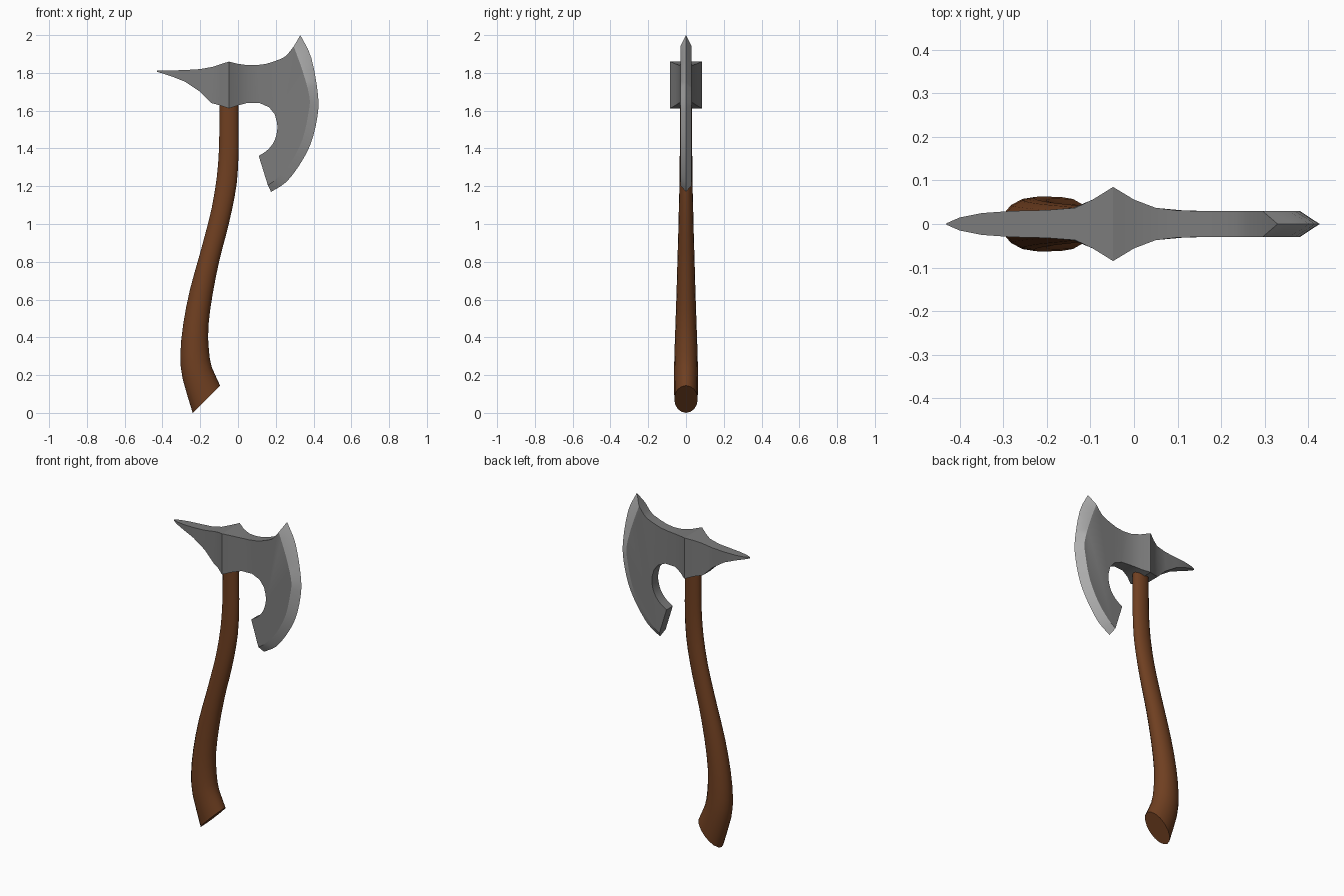
import bpy, bmesh
from math import cos, sin, pi, radians

if "Cube" in bpy.data.objects:
    bpy.data.objects.remove(bpy.data.objects["Cube"])


def smooth(pts, n=3):
    """Catmull-Rom refinement of a list of equal-length tuples."""
    out = []
    for i in range(len(pts) - 1):
        p1, p2 = pts[i], pts[i + 1]
        p0 = pts[i - 1] if i else [2 * a - b for a, b in zip(p1, p2)]
        p3 = pts[i + 2] if i + 2 < len(pts) else [2 * b - a for a, b in zip(p1, p2)]
        for k in range(n):
            t = k / n
            out.append(tuple(
                .5 * (2 * b + (c - a) * t + (2 * a - 5 * b + 4 * c - d) * t * t
                      + (3 * b - a - 3 * c + d) * t ** 3)
                for a, b, c, d in zip(p0, p1, p2, p3)))
    return out + [tuple(pts[-1])]


def finish(bm, name, angle, colors):
    bmesh.ops.remove_doubles(bm, verts=bm.verts, dist=1e-5)
    bmesh.ops.recalc_face_normals(bm, faces=bm.faces)
    mesh = bpy.data.meshes.new(name)
    bm.to_mesh(mesh)
    bm.free()
    ob = bpy.data.objects.new(name, mesh)
    bpy.context.collection.objects.link(ob)
    for label, color in colors:
        mat = bpy.data.materials.new(label)
        mat.diffuse_color = (*color, 1)
        mat.use_nodes = True
        mat.node_tree.nodes["Principled BSDF"].inputs["Base Color"].default_value = mat.diffuse_color
        mesh.materials.append(mat)
    bpy.ops.object.select_all(action='DESELECT')
    ob.select_set(True)
    bpy.context.view_layer.objects.active = ob
    bpy.ops.object.shade_smooth_by_angle(angle=radians(angle))
    return ob


# Axe head: cross-sections from spike to blade neck (top x, z, bottom x, z, half thickness)
sections = [
    (-.43, 1.812, -.43, 1.806, .002), (-.40, 1.812, -.40, 1.797, .015),
    (-.35, 1.813, -.35, 1.781, .025), (-.28, 1.815, -.28, 1.753, .030),
    (-.20, 1.820, -.20, 1.700, .032), (-.135, 1.832, -.14, 1.640, .037),
    (-.095, 1.845, -.095, 1.628, .056), (-.048, 1.860, -.048, 1.612, .085),
    (0, 1.848, 0, 1.628, .056), (.05, 1.841, .05, 1.641, .037),
    (.10, 1.841, .115, 1.640, .031), (.15, 1.848, .165, 1.618, .030),
    (.19, 1.860, .195, 1.580, .030),
]
T = .03
upper = smooth([(.19, 1.86), (.25, 1.887), (.295, 1.94)])
inner = smooth([(.295, 1.94), (.342, 1.81), (.378, 1.675), (.374, 1.595),
                (.342, 1.45), (.279, 1.325), (.205, 1.24), (.158, 1.205)])
outer = smooth([(.33, 2.0), (.388, 1.88), (.424, 1.68), (.419, 1.56),
                (.385, 1.425), (.327, 1.315), (.255, 1.222), (.175, 1.17)])
lower = [(.158, 1.205)] + smooth([(.11, 1.36), (.16, 1.395), (.195, 1.445),
                                  (.209, 1.515), (.195, 1.58)])

bm = bmesh.new()


def face(*pts, mat=0):
    bm.faces.new([bm.verts.new(p) for p in pts]).material_index = mat


def at(p, y):
    return (p[0], y, p[1])


for a, b in zip(sections, sections[1:]):
    for s in (-1, 1):
        face(at(a[:2], s * a[4]), at(b[:2], s * b[4]),
             at(b[2:4], s * b[4]), at(a[2:4], s * a[4]))
    for k in (0, 2):
        face(at(a[k:k+2], -a[4]), at(b[k:k+2], -b[4]),
             at(b[k:k+2], b[4]), at(a[k:k+2], a[4]))
a = sections[0]
face(at(a[:2], -a[4]), at(a[:2], a[4]), at(a[2:4], a[4]), at(a[2:4], -a[4]))

# Blade: flat cheeks, rim walls, then the brighter sharpened bevel
cheek = upper + inner[1:] + lower[1:]
for s in (-1, 1):
    face(*[at(p, s * T) for p in cheek])
    for i in range(len(inner) - 1):
        face(at(inner[i], s * T), at(inner[i+1], s * T),
             at(outer[i+1], 0), at(outer[i], 0), mat=1)
for line in (upper, lower):
    for p, q in zip(line, line[1:]):
        face(at(p, -T), at(q, -T), at(q, T), at(p, T))
for i in (0, -1):
    face(at(inner[i], -T), at(inner[i], T), at(outer[i], 0))
finish(bm, "axe_head", 28, [("steel", (.2, .2, .2)),
                            ("sharpened_steel", (.45, .45, .45))])

# Handle: elliptical rings (back x, z, front x, z, half width)
rings = smooth([
    (-.097, 1.70, .003, 1.70, .033), (-.099, 1.50, .003, 1.50, .033),
    (-.101, 1.39, .003, 1.38, .033), (-.112, 1.25, -.006, 1.22, .034),
    (-.138, 1.09, -.033, 1.07, .038), (-.170, .96, -.064, .94, .041),
    (-.205, .83, -.098, .81, .045), (-.255, .65, -.134, .63, .050),
    (-.290, .47, -.157, .46, .056), (-.305, .31, -.154, .33, .061),
    (-.293, .18, -.138, .24, .063), (-.240, .005, -.095, .15, .062),
], 2)
N = 16
bm = bmesh.new()
loops = []
for x0, z0, x1, z1, w in rings:
    loop = []
    for i in range(N):
        c, s = cos(2 * pi * i / N), sin(2 * pi * i / N)
        loop.append(bm.verts.new(((x0 + x1) / 2 + c * (x1 - x0) / 2, w * s,
                                  (z0 + z1) / 2 + c * (z1 - z0) / 2)))
    loops.append(loop)
for p, q in zip(loops, loops[1:]):
    for i in range(N):
        j = (i + 1) % N
        bm.faces.new((p[i], p[j], q[j], q[i]))
bm.faces.new(loops[0])
bm.faces.new(loops[-1])
# Rest the lowest point of the grip on the ground
low = min(v.co.z for v in bm.verts)
for v in loops[-1]:
    v.co.z -= low
finish(bm, "handle", 40, [("wood", (.16, .05, .015))])
